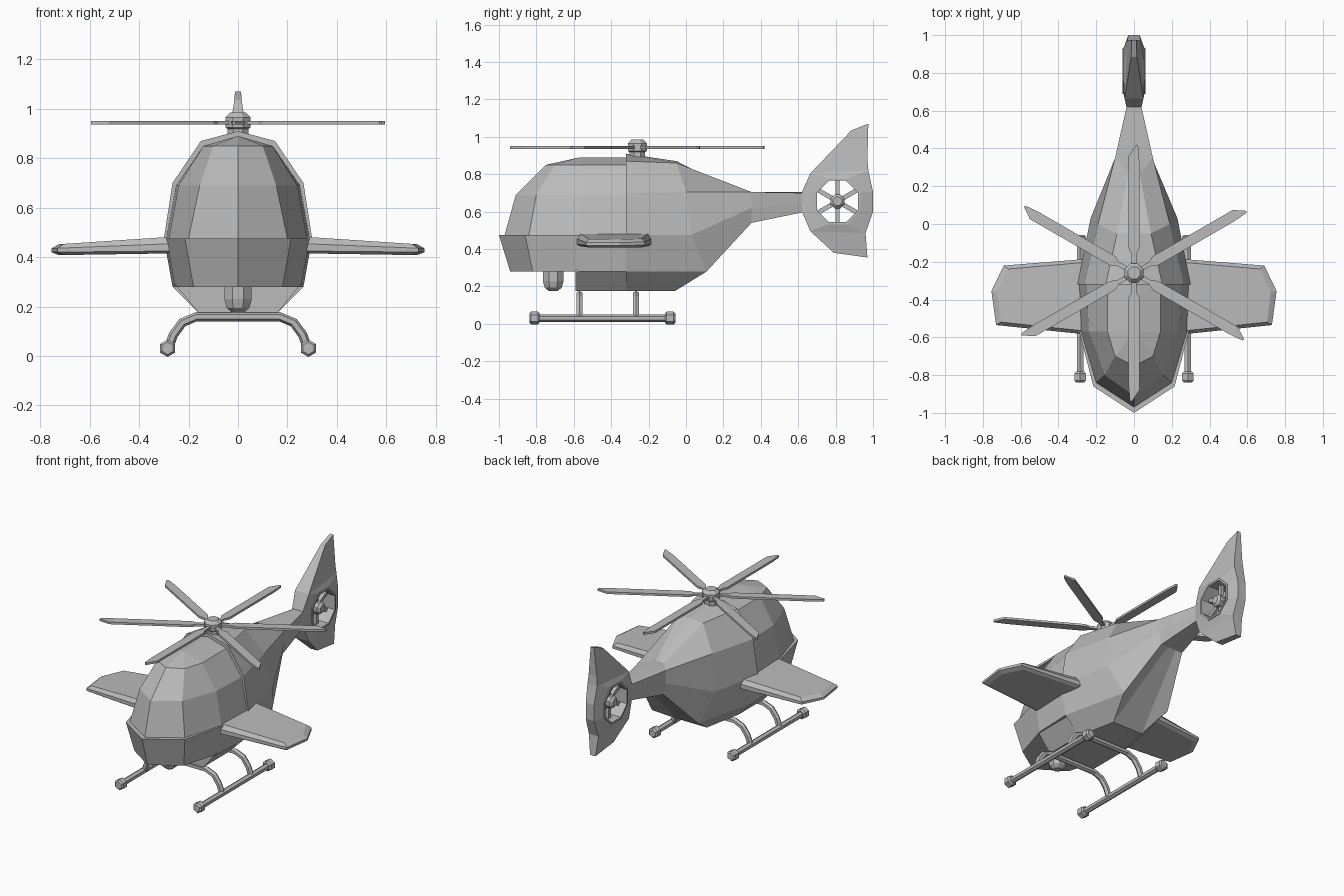
import bpy, bmesh, math
from mathutils import Vector, Matrix

if "Cube" in bpy.data.objects:
    bpy.data.objects.remove(bpy.data.objects["Cube"])

grey = bpy.data.materials.new("plain_grey")
grey.diffuse_color = (0.5, 0.5, 0.5, 1)
grey.use_nodes = True
grey.node_tree.nodes["Principled BSDF"].inputs["Base Color"].default_value = grey.diffuse_color


def finish(name, bm):
    bmesh.ops.remove_doubles(bm, verts=bm.verts, dist=0.0005)
    bmesh.ops.recalc_face_normals(bm, faces=bm.faces)
    me = bpy.data.meshes.new(name)
    bm.to_mesh(me)
    bm.free()
    me.materials.append(grey)
    ob = bpy.data.objects.new(name, me)
    bpy.context.collection.objects.link(ob)
    return ob


def add_loft(bm, rings, caps=True):
    vs = [[bm.verts.new(p) for p in r] for r in rings]
    n = len(vs[0])
    for a, b in zip(vs, vs[1:]):
        for i in range(n):
            j = (i + 1) % n
            bm.faces.new((a[i], a[j], b[j], b[i]))
    if caps:
        bm.faces.new(vs[0])
        bm.faces.new(vs[-1])


def loft(name, rings):
    bm = bmesh.new()
    add_loft(bm, rings)
    return finish(name, bm)


def both(half):
    """Close a half outline that starts on x = 0 with its mirror image."""
    return half + [(-x, y, z) for x, y, z in reversed(half[1:])]


def lathe(name, centre, axis, profile, sides):
    """Turn (radius, distance) pairs about an axis."""
    q = Vector(axis).to_track_quat('Z', 'Y')
    rings = []
    for r, h in profile:
        rings.append([Vector(centre) + q @ Vector((r * math.cos(t), r * math.sin(t), h))
                      for t in [math.tau * (k + .5) / sides for k in range(sides)]])
    return loft(name, rings)


def level(z, pts):
    return both([(x, y, z) for x, y in pts])


# Nose hull and the canopy set slightly inside its rim
loft("nose_hull", [
    level(.475, [(0, -1), (.215, -.86), (.29, -.57), (.30, -.32)]),
    level(.28, [(0, -.94), (.18, -.82), (.255, -.57), (.265, -.32)])])
loft("canopy", [
    level(.475, [(0, -.97), (.20, -.84), (.28, -.57), (.29, -.32)]),
    level(.69, [(0, -.91), (.155, -.80), (.24, -.57), (.25, -.32)]),
    level(.85, [(0, -.75), (.10, -.70), (.14, -.57), (.14, -.32)]),
    level(.89, [(0, -.57), (0, -.57), (0, -.57), (0, -.32)])])

# Rear cabin tapering into the tail boom
loft("rear_body", [both(s) for s in (
    [(0, -.32, .91), (.15, -.32, .87), (.265, -.32, .70), (.30, -.32, .475),
     (.265, -.32, .28), (.16, -.32, .175)],
    [(0, -.05, .87), (.09, -.05, .86), (.19, 0, .705), (.23, .03, .475),
     (.17, .11, .28), (.11, -.06, .175)],
    [(0, .27, .705), (.03, .27, .705), (.10, .35, .705), (.095, .35, .62),
     (.08, .35, .54), (.03, .35, .54)],
    [(0, .64, .705), (.02, .64, .705), (.035, .64, .70), (.035, .64, .65),
     (.035, .64, .60), (.02, .64, .60)])])

# Keel under the cabin
loft("belly", [[(-.255, y, .29), (.255, y, .29), (.16, y, .175), (-.16, y, .175)]
               for y in (-.59, -.32)])

# Sensor pod
lathe("sensor_pod", (0, -.71, 0), (0, 0, 1),
      [(.025, .175), (.05, .195), (.06, .23), (.06, .29)], 8)

# Stub wings with bevelled edges
plan = [(.25, -.185), (.69, -.22), (.755, -.355), (.73, -.535), (.25, -.585)]
for s, side in ((1, "right"), (-1, "left")):
    rings = []
    for inset, z0, z1 in ((.03, .415, .408), (0, .425, .42), (0, .455, .435), (.03, .482, .452)):
        ring = []
        for x, y in plan:
            t = (x - .25) / .505
            d = Vector((.48 - x, -.38 - y)).normalized() * inset
            ring.append((s * (x + d.x), y + d.y, z0 + (z1 - z0) * t))
        rings.append(ring)
    loft(side + "_wing", rings)

# Landing skids with end caps
for s, side in ((1, "right"), (-1, "left")):
    lathe(side + "_skid", (s * .285, 0, .03), (0, 1, 0), [(.02, -.82), (.02, -.08)], 6)
    for y in (-.81, -.085):
        lathe(side + "_skid_cap", (s * .285, y, .031), (0, 1, 0),
              [(.025, -.028), (.035, -.018), (.035, .018), (.025, .028)], 6)

# Arched skid struts
half_arch = [(.28, .035), (.262, .085), (.225, .135), (.17, .158)]
arch = half_arch + [(-x, z) for x, z in reversed(half_arch)]
for y, name in ((-.57, "front_strut"), (-.267, "rear_strut")):
    rings = []
    for i, (x, z) in enumerate(arch):
        a, b = arch[max(i - 1, 0)], arch[min(i + 1, len(arch) - 1)]
        n = Vector((a[1] - b[1], 0, b[0] - a[0])).normalized()
        rings.append([Vector((x, y, z)) + .019 * (math.cos(t) * n + math.sin(t) * Vector((0, 1, 0)))
                      for t in [math.tau * k / 6 for k in range(6)]])
    loft(name, rings)

# Rotor mast, hub and six raked blades
RY = -.26
lathe("rotor_mast", (0, RY, 0), (0, 0, 1), [(.045, .85), (.045, .93)], 8)
lathe("rotor_hub", (0, RY, 0), (0, 0, 1),
      [(.04, .915), (.055, .925), (.055, .965), (.035, .985)], 8)
blade = [(.04, -.012), (.10, -.012), (.13, -.028), (.60, -.028), (.675, -.022),
         (.68, -.012), (.62, .028), (.13, .028), (.10, .012), (.04, .012)]
for k in range(6):
    m = Matrix.Translation((0, RY, 0)) @ Matrix.Rotation(math.radians(30 + 60 * k), 4, 'Z')
    loft("rotor_blade", [[m @ Vector((x, y, z)) for x, y in blade] for z in (.936, .95)])

# Tail fin: octagonal shroud around the fan, with upper and lower fins
FY, FZ = .81, .655
shroud = [(1, .705, .03), (.975, .82, .035), (.665, .805, .05), (.62, .705, .04),
          (.62, .60, .04), (.665, .495, .05), (.96, .485, .035), (1, .60, .03)]
hole = [(FY + .132 * math.cos(t), FZ + .132 * math.sin(t))
        for t in [math.tau * (k + .5) / 8 for k in range(8)]]
bm = bmesh.new()
outer = [[(s * h, y, z) for y, z, h in shroud] for s in (1, -1)]
inner = [[(s * .055, y, z) for y, z in hole] for s in (1, -1)]
add_loft(bm, [outer[0], inner[0], inner[1], outer[1], outer[0]], caps=False)
finish("tail_shroud", bm)
for name, pts in (
        ("upper_fin", [(.665, .805, .05), (.975, .82, .035), (.97, .88, .03),
                       (.975, 1.07, .012), (.885, 1.035, .015)]),
        ("lower_fin", [(.665, .495, .05), (.96, .485, .035), (.97, .355, .02), (.79, .38, .025)])):
    loft(name, [[(s * h, y, z) for y, z, h in pts] for s in (1, -1)])

# Tail fan: rim, hub and spokes
bm = bmesh.new()
ring = lambda r, x: [(x, FY + r * math.cos(t), FZ + r * math.sin(t))
                     for t in [math.tau * (k + .5) / 8 for k in range(8)]]
add_loft(bm, [ring(.133, .06), ring(.12, .06), ring(.12, -.06), ring(.133, -.06), ring(.133, .06)], caps=False)
finish("fan_rim", bm)
lathe("fan_hub", (0, FY, FZ), (1, 0, 0), [(.025, -.05), (.04, -.035), (.04, .035), (.025, .05)], 8)
for k in range(6):
    t = math.radians(30 + 60 * k)
    d, e = Vector((0, math.cos(t), math.sin(t))), Vector((0, -math.sin(t), math.cos(t)))
    c = Vector((0, FY, FZ))
    loft("fan_spoke", [[c + d * r + e * a * .012 + Vector((b * .012, 0, 0))
                        for a, b in ((-1, -1), (1, -1), (1, 1), (-1, 1))] for r in (.03, .125)])
